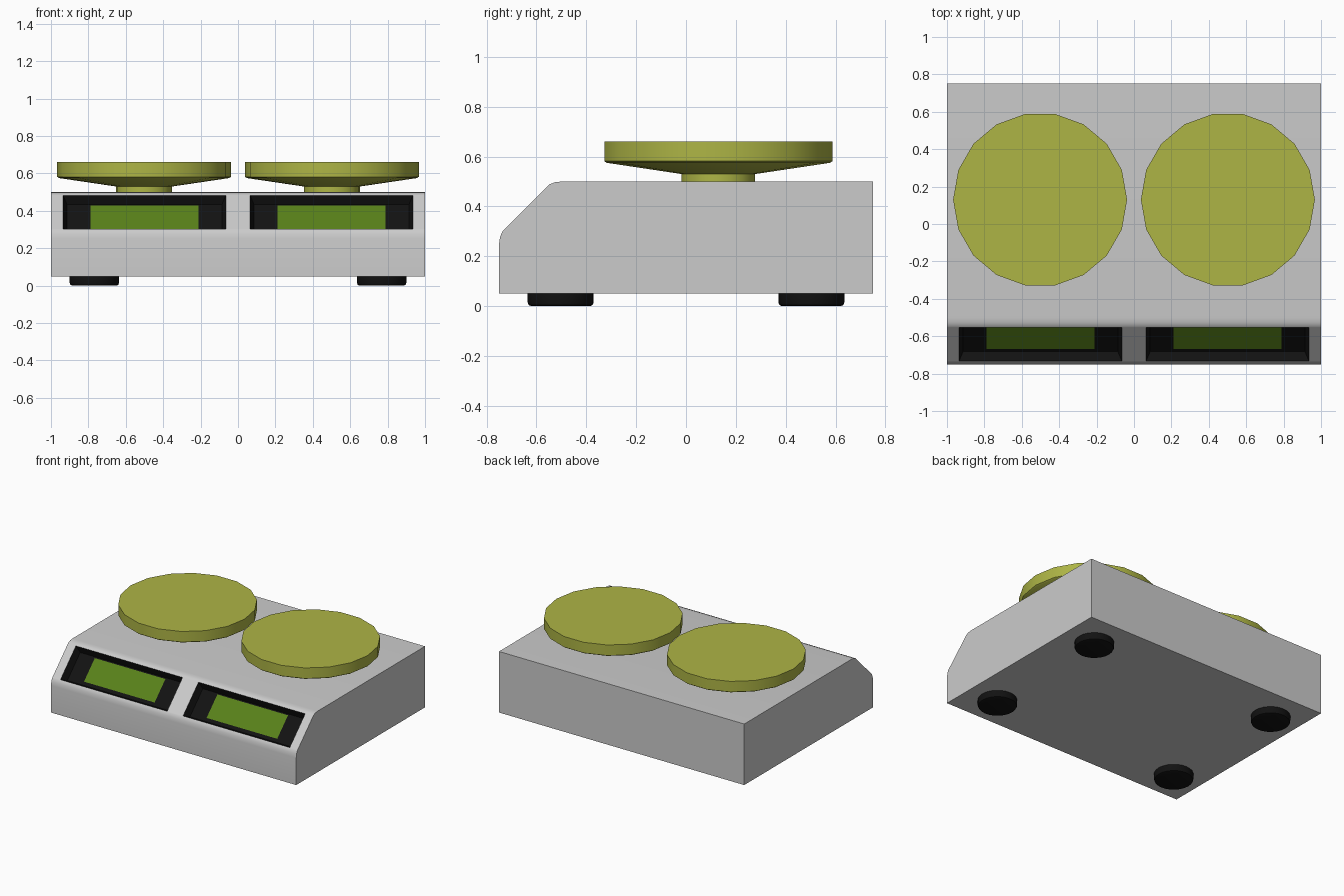
import bpy, bmesh, math
from mathutils import Vector

if "Cube" in bpy.data.objects:
    bpy.data.objects.remove(bpy.data.objects["Cube"])


def material(name, rgb):
    mat = bpy.data.materials.new(name)
    mat.diffuse_color = (*rgb, 1)
    mat.use_nodes = True
    mat.node_tree.nodes["Principled BSDF"].inputs["Base Color"].default_value = mat.diffuse_color
    return mat


OLIVE = material("olive", (0.42, 0.46, 0.06))
BLACK = material("black", (0.006, 0.006, 0.006))
GREEN = material("screen_green", (0.10, 0.22, 0.01))
GREY = material("grey", (0.8, 0.8, 0.8))


def finish(name, bm, mats, angle=30):
    mesh = bpy.data.meshes.new(name)
    bm.to_mesh(mesh)
    bm.free()
    obj = bpy.data.objects.new(name, mesh)
    bpy.context.collection.objects.link(obj)
    for m in mats:
        mesh.materials.append(m)
    bpy.ops.object.select_all(action='DESELECT')
    obj.select_set(True)
    bpy.context.view_layer.objects.active = obj
    bpy.ops.object.shade_smooth_by_angle(angle=math.radians(angle))
    return obj


def lathe(name, profile, sides, loc, mat):
    """Stack rings of (radius, z), closed by flat caps."""
    bm = bmesh.new()
    rings = [[bm.verts.new((loc[0] + r * math.cos(2 * math.pi * i / sides),
                            loc[1] + r * math.sin(2 * math.pi * i / sides), z))
              for i in range(sides)] for r, z in profile]
    for a, b in zip(rings, rings[1:]):
        for i in range(sides):
            j = (i + 1) % sides
            bm.faces.new((a[i], a[j], b[j], b[i]))
    bm.faces.new(rings[0][::-1])
    bm.faces.new(rings[-1])
    return finish(name, bm, [mat])


# Housing: side profile (y, z) lofted across x stations, rounded sloping front
profile = [(-.75, .05), (-.75, .25), (-.746, .278), (-.737, .299), (-.733, .303),
           (-.553, .483), (-.547, .489), (-.526, .497), (-.5, .5), (.75, .5), (.75, .05)]
WINDOW_ROW = 4
stations = [-1, -.935, -.065, .065, .935, 1]
bm = bmesh.new()
sections = [[bm.verts.new((x, y, z)) for y, z in profile] for x in stations]
windows = []
n = len(profile)
for s, (a, b) in enumerate(zip(sections, sections[1:])):
    for i in range(n):
        j = (i + 1) % n
        face = bm.faces.new((a[i], b[i], b[j], a[j]))
        if i == WINDOW_ROW and s in (1, 3):
            windows.append(face)
bm.faces.new(sections[0])
bm.faces.new(sections[-1][::-1])
bmesh.ops.recalc_face_normals(bm, faces=bm.faces[:])

# Recessed black display windows
inset = bmesh.ops.inset_individual(bm, faces=windows, thickness=.03, depth=-.05)
for f in windows + inset["faces"]:
    f.material_index = 1
finish("housing", bm, [GREY, BLACK])

for side, label in ((-1, "left"), (1, "right")):
    # Display screen lying just above the recess floor
    bm = bmesh.new()
    lift = Vector((0, -.003, .003))
    corners = [(-.288, -.6655, .30), (.288, -.6655, .30),
               (.288, -.54, .4255), (-.288, -.54, .4255)]
    bm.faces.new([bm.verts.new(Vector(c) + lift + Vector((side * .5, 0, 0)))
                  for c in corners])
    finish(label + "_screen", bm, [GREEN])

    # Weighing pan with conical underside and stem
    lathe(label + "_pan",
          [(.15, .495), (.15, .53), (.455, .575), (.465, .582), (.465, .66)],
          18, (side * .502, .13), OLIVE)

    # Rubber feet
    for y, end in ((-.503, "front"), (.503, "back")):
        lathe(f"{end}_{label}_foot",
              [(.118, 0), (.128, .004), (.132, .014), (.132, .052)],
              24, (side * .768, y), BLACK)
